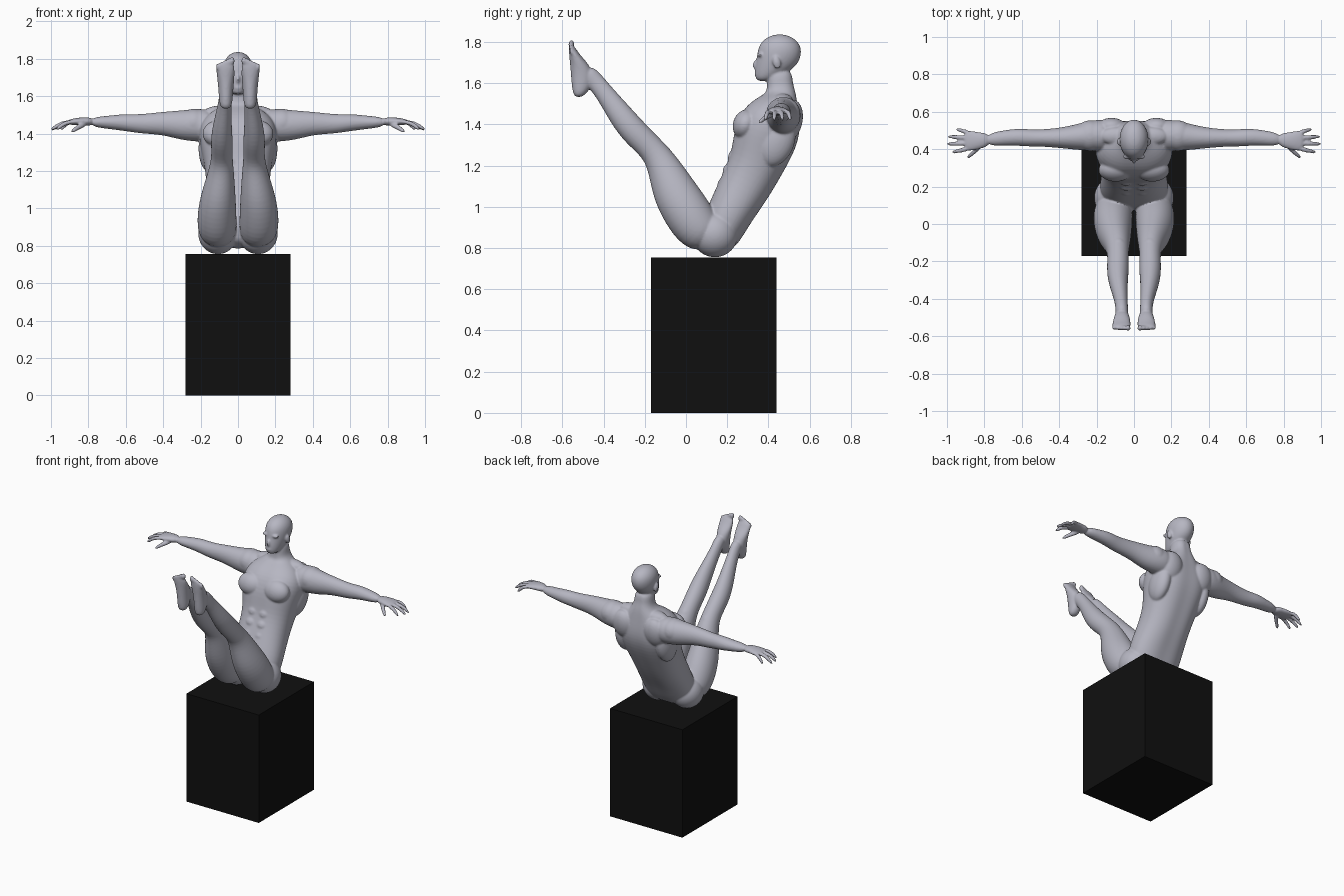
import bpy
import bmesh
import math
from mathutils import Vector, Matrix

default_cube = bpy.data.objects.get("Cube")
if default_cube:
    bpy.data.objects.remove(default_cube, do_unlink=True)

X, Y, Z = Vector((1, 0, 0)), Vector((0, 1, 0)), Vector((0, 0, 1))


def make_material(name, color, roughness):
    mat = bpy.data.materials.new(name)
    mat.use_nodes = True
    mat.diffuse_color = color
    shader = mat.node_tree.nodes["Principled BSDF"]
    shader.inputs["Base Color"].default_value = color
    shader.inputs["Roughness"].default_value = roughness
    return mat


def make_object(name, bm, mat):
    bmesh.ops.recalc_face_normals(bm, faces=bm.faces)
    mesh = bpy.data.meshes.new(name)
    bm.to_mesh(mesh)
    bm.free()
    mesh.materials.append(mat)
    obj = bpy.data.objects.new(name, mesh)
    bpy.context.collection.objects.link(obj)
    return obj


def loft(bm, sections, side, axis=None, sign=1, sides=16, power=1.0, groove=0.0):
    """Skin rings given as (x, y, z, half size along side, half depth)."""
    centers = [Vector(s[:3]) for s in sections]
    rings = []
    for i, section in enumerate(sections):
        before, after = centers[max(i - 1, 0)], centers[min(i + 1, len(centers) - 1)]
        normal = (axis or (after - before)).cross(side).normalized()
        ring = []
        for k in range(sides):
            angle = math.tau * k / sides
            c, s = math.cos(angle), math.sin(angle)
            dent = 1 - groove * math.exp(-(c / 0.2) ** 2)
            c = math.copysign(abs(c) ** power, c)
            s = math.copysign(abs(s) ** power, s) * dent
            p = centers[i] + side * section[3] * c + normal * section[4] * s
            ring.append(bm.verts.new((p.x * sign, p.y, p.z)))
        rings.append(ring)
    for low, high in zip(rings, rings[1:]):
        for k in range(sides):
            n = (k + 1) % sides
            bm.faces.new((low[k], low[n], high[n], high[k]))
    bm.faces.new(rings[0])
    bm.faces.new(rings[-1])


def blob(bm, center, radii, sign=1, tilt=0):
    x, y, z = center
    place = (Matrix.Translation((x * sign, y, z))
             @ Matrix.Rotation(math.radians(tilt), 4, "X")
             @ Matrix.Diagonal((*radii, 1)))
    bmesh.ops.create_uvsphere(bm, u_segments=16, v_segments=10, radius=1.0, matrix=place)


TORSO = [
    (0, .14, .79, .13, .07), (0, .165, .87, .18, .11), (0, .215, .975, .185, .118),
    (0, .285, 1.095, .168, .132), (0, .345, 1.21, .175, .14), (0, .385, 1.335, .205, .168),
    (0, .42, 1.435, .215, .155), (0, .455, 1.51, .15, .098), (0, .462, 1.555, .075, .075),
    (0, .455, 1.60, .06, .064), (0, .455, 1.67, .06, .064),
]
HEAD = [
    (0, .375, 1.608, .03, .032), (0, .40, 1.635, .052, .068), (0, .435, 1.68, .069, .102),
    (0, .452, 1.73, .08, .11), (0, .455, 1.78, .079, .106), (0, .455, 1.818, .056, .074),
    (0, .455, 1.837, .02, .025),
]
ARM = [
    (.12, .47, 1.44, .09, .09), (.22, .475, 1.445, .085, .09), (.30, .465, 1.445, .071, .081),
    (.40, .46, 1.455, .054, .063), (.50, .46, 1.452, .046, .054), (.56, .46, 1.455, .047, .049),
    (.62, .465, 1.46, .047, .045), (.70, .46, 1.46, .041, .035), (.79, .45, 1.462, .034, .025),
]
PALM = [
    (.77, .45, 1.462, .035, .024), (.83, .445, 1.467, .046, .022),
    (.88, .445, 1.463, .058, .018), (.91, .445, 1.46, .052, .013),
]
LEG = [
    (.105, .13, .85, .09, .09), (.112, .06, .89, .108, .117), (.113, 0, .98, .106, .12),
    (.105, -.06, 1.08, .093, .11), (.09, -.11, 1.20, .069, .081), (.085, -.16, 1.278, .056, .063),
    (.087, -.245, 1.355, .061, .068), (.085, -.315, 1.44, .052, .063),
    (.07, -.40, 1.56, .036, .044), (.065, -.455, 1.625, .034, .046), (.065, -.49, 1.66, .035, .04),
]
FOOT = [
    (.065, -.522, 1.53, .027, .022), (.065, -.507, 1.575, .037, .047),
    (.065, -.502, 1.63, .04, .057), (.065, -.515, 1.69, .046, .048),
    (.067, -.543, 1.74, .051, .025), (.066, -.556, 1.785, .046, .013),
]
FINGER_TIPS = [(.975, .383), (1.005, .428), (1.0, .468), (.95, .507)]

body = bmesh.new()

# torso with sternum and spine grooves, then the head
loft(body, TORSO, X, sides=24, power=.88, groove=.07)
loft(body, HEAD, X, axis=Z)
blob(body, (0, .35, 1.688), (.013, .029, .027), tilt=-20)    # nose
blob(body, (0, .347, 1.645), (.024, .016, .011))             # lips

for sign in (1, -1):
    # face
    blob(body, (.032, .36, 1.738), (.03, .015, .011), sign)
    blob(body, (.079, .44, 1.70), (.012, .02, .032), sign, 15)

    # chest, back and hip muscles
    blob(body, (.098, .288, 1.40), (.095, .062, .075), sign, -20)
    blob(body, (.12, .51, 1.42), (.085, .058, .10), sign, -10)
    blob(body, (.155, .44, 1.32), (.058, .09, .13), sign, -20)
    blob(body, (.09, .47, 1.515), (.095, .05, .035), sign)
    blob(body, (.235, .472, 1.455), (.085, .085, .078), sign)
    blob(body, (.107, .14, .866), (.11, .117, .112), sign)
    for row in range(3):
        blob(body, (.042, .178 + .026 * row, 1.11 + .068 * row), (.038, .026, .034), sign, -20)

    # arm and hand
    loft(body, ARM, Y, sign=sign)
    loft(body, PALM, Y, sign=sign)
    for i, (tip_x, tip_y) in enumerate(FINGER_TIPS):
        base_y = .402 + .029 * i
        mid_x, mid_y = (.89 + tip_x) / 2, (base_y + tip_y) / 2
        loft(body, [(.88, base_y, 1.463, .014, .014), (mid_x, mid_y, 1.457, .013, .013),
                    (tip_x, tip_y, 1.415, .01, .011)], Y, sign=sign, sides=8)
    loft(body, [(.81, .43, 1.455, .02, .018), (.855, .385, 1.435, .017, .015),
                (.895, .352, 1.405, .011, .011)], Y, sign=sign, sides=8)

    # leg, kneecap, foot and toes
    loft(body, LEG, X, sign=sign)
    blob(body, (.085, -.108, 1.262), (.04, .036, .045), sign, 35)
    loft(body, FOOT, X, axis=Z, sign=sign)
    for toe in range(5):
        size = .015 - .0015 * toe
        blob(body, (.032 + .019 * toe, -.556, 1.789 - .008 * toe), (size, size, .02), sign)

skin = make_material("pale_grey_skin", (.47, .47, .54, 1), .6)
figure = make_object("seated_figure", body, skin)

# blend all the body masses into one smooth skin
rounding = figure.modifiers.new("rounding", "SUBSURF")
rounding.levels = rounding.render_levels = 2
blend = figure.modifiers.new("blend", "REMESH")
blend.mode = "VOXEL"
blend.voxel_size = .006
blend.use_smooth_shade = True
relax = figure.modifiers.new("relax", "SMOOTH")
relax.factor = .5
relax.iterations = 5

# block the figure sits on
block = bmesh.new()
bmesh.ops.create_cube(block, size=1.0, matrix=Matrix.Translation((0, .135, .3775))
                      @ Matrix.Diagonal((.56, .61, .755, 1)))
make_object("seat_block", block, make_material("black", (.005, .005, .005, 1), .8))
